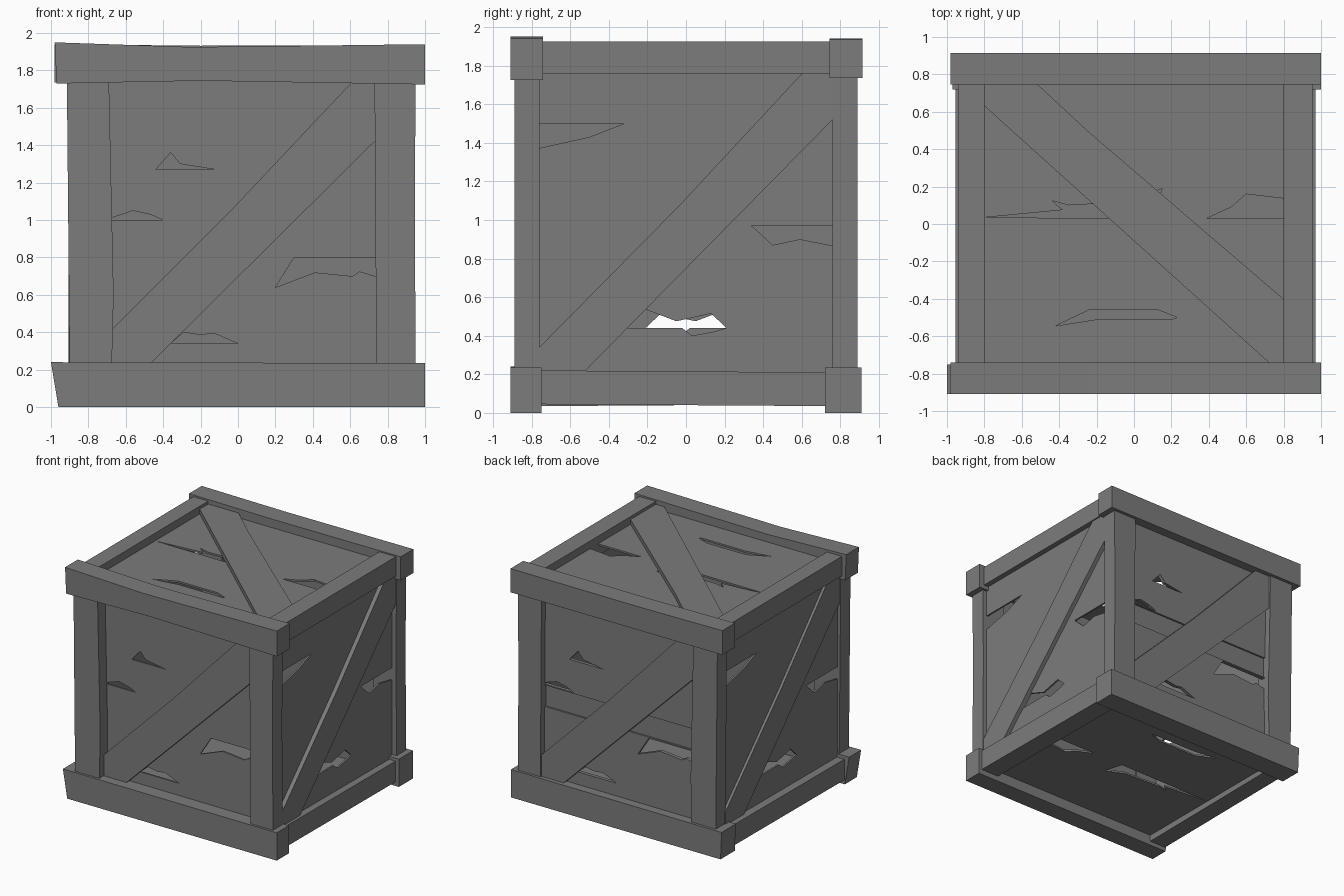
import bpy
import bmesh
from math import radians
from mathutils import Matrix

cube = bpy.data.objects.get("Cube")
if cube:
    bpy.data.objects.remove(cube, do_unlink=True)

grey = bpy.data.materials.new("grey_wood")
grey.use_nodes = True
COLOUR = (0.2, 0.2, 0.2, 1)
grey.diffuse_color = COLOUR
grey.node_tree.nodes["Principled BSDF"].inputs["Base Color"].default_value = COLOUR

# Frames of the six crate sides: local x/y lie in the side, local z points outward
UPRIGHT = Matrix.Rotation(radians(90), 4, 'X')
FRONT, RIGHT, BACK, LEFT = [Matrix.Rotation(radians(90 * i), 4, 'Z') @ UPRIGHT for i in range(4)]
TOP = Matrix.Identity(4)
BOTTOM = Matrix.Rotation(radians(180), 4, 'X')


def slab(name, frame, outline, inner, outer, holes=()):
    """Flat outline with optional holes, extruded between two depths of a side."""
    curve = bpy.data.curves.new(name, 'CURVE')
    curve.dimensions = '2D'
    curve.fill_mode = 'BOTH'
    curve.extrude = (outer - inner) / 2
    for loop in (outline, *holes):
        spline = curve.splines.new('POLY')
        spline.points.add(len(loop) - 1)
        for point, (u, v) in zip(spline.points, loop):
            point.co = (u, v, 0, 1)
        spline.use_cyclic_u = True
    temp = bpy.data.objects.new(name + "_curve", curve)
    mesh = bpy.data.meshes.new_from_object(temp)
    bpy.data.objects.remove(temp)
    bpy.data.curves.remove(curve)
    bm = bmesh.new()
    bm.from_mesh(mesh)
    bmesh.ops.remove_doubles(bm, verts=bm.verts, dist=0.0001)
    bmesh.ops.recalc_face_normals(bm, faces=bm.faces)
    bm.transform(frame @ Matrix.Translation((0, 0, (inner + outer) / 2)))
    for face in bm.faces:
        face.smooth = False
    bm.to_mesh(mesh)
    bm.free()
    mesh.name = name
    mesh.materials.clear()
    mesh.materials.append(grey)
    bpy.context.collection.objects.link(bpy.data.objects.new(name, mesh))


def rect(u0, v0, u1, v1):
    return [(u0, v0), (u1, v0), (u1, v1), (u0, v1)]


def shift(loop, du):
    return [(u + du, v) for u, v in loop]


def flip(loop):
    return [(-u, v) for u, v in loop]


# Splintered holes, one list for each kind of side
front_holes = [
    [(-.44, 1.27), (-.36, 1.36), (-.31, 1.30), (-.12, 1.27)],
    [(-.72, 1.0), (-.68, 1.01), (-.56, 1.05), (-.47, 1.03), (-.40, 1.0)],
    [(.20, .64), (.30, .80), (.77, .80), (.77, .69), (.65, .725), (.61, .70), (.41, .72)],
    [(-.36, .34), (-.29, .40), (-.2, .385), (-.13, .395), (0, .34)],
]
back_holes = [shift(hole, -.065) for hole in front_holes]
side_holes = [
    [(-.77, 1.5), (-.32, 1.5), (-.5, 1.43), (-.77, 1.37)],
    [(.34, .97), (.77, .97), (.77, .865), (.59, .9), (.45, .87)],
    [(-.31, .44), (-.22, .54), (-.05, .475), (.13, .515), (.21, .44), (.14, .42), (.03, .40), (-.02, .44)],
]
top_holes = [
    [(-.8, .035), (-.38, .075), (-.44, .125), (-.35, .1), (0, .12), (.15, .19), (.1, .03)],
    [(.39, .03), (.52, .09), (.6, .16), (.81, .135), (.81, .03)],
    [(-.42, -.545), (-.24, -.46), (.13, -.46), (.23, -.5), (.2, -.51), (-.2, -.51)],
]

# Panels; the back one has a sunken plank
wide, narrow, lid = rect(-.87, .09, .87, 1.86), rect(-.79, .09, .81, 1.86), rect(-.87, -.79, .87, .81)
slab("front_panel", FRONT, wide, .775, .79, front_holes)
slab("back_panel_inner", BACK, wide, .805, .82, back_holes)
slab("back_panel_outer", BACK, wide, .82, .835, back_holes + [rect(-.82, .81, .8, .99)])
slab("right_panel", RIGHT, narrow, .895, .91, side_holes)
slab("left_panel", LEFT, flip(rect(-.79, .09, .81, 1.86)), .87, .885, side_holes)
slab("top_panel", TOP, lid, 1.845, 1.86, top_holes)
slab("bottom_panel", BOTTOM, lid, -.105, -.09, top_holes)

# Diagonal braces
front_brace = [(-.68, .41), (-.68, .2), (-.5, .2), (.75, 1.44), (.75, 1.75), (.62, 1.75), (-.03, 1.06)]
side_brace = [(-.77, .33), (-.77, .2), (-.54, .2), (.78, 1.54), (.78, 1.78), (.62, 1.78), (-.03, 1.08)]
top_brace = [(-.81, .76), (-.81, .64), (.72, -.74), (.81, -.74), (.81, -.41), (-.25, .5), (-.53, .76)]
slab("front_brace", FRONT, front_brace, .78, .83)
slab("back_brace", BACK, shift(front_brace, -.065), .825, .875)
slab("right_brace", RIGHT, side_brace, .9, .945)
slab("left_brace", LEFT, side_brace, .875, .907)
slab("top_brace", TOP, top_brace, 1.85, 1.9)

# Corner posts, slightly bent; the back pair mirrors the front pair
right_post = [(-.90, .2), (-.675, .2), (-.665, .6), (-.69, 1.75), (-.915, 1.75)]
left_post = [(.74, .2), (.95, .2), (.945, 1.1), (.95, 1.75), (.73, 1.75)]
for side, post in (("right", right_post), ("left", left_post)):
    slab("front_" + side + "_post", FRONT, post, .76, .89)
    slab("back_" + side + "_post", BACK, flip(post), .76, .888)

# Long beams along the front and back edges
slab("front_top_beam", FRONT,
     [(-.97, 1.73), (-.2, 1.745), (1, 1.725), (1, 1.94), (-.25, 1.925), (-.98, 1.95)], .74, .91)
slab("back_top_beam", BACK,
     [(-1, 1.735), (.98, 1.735), (.98, 1.94), (.2, 1.932), (-1, 1.935)], .745, .915)
slab("front_bottom_beam", FRONT, [(-.96, 0), (1, 0), (1, .235), (-1, .24)], .75, .91)
slab("back_bottom_beam", BACK, [(-1, 0), (.96, 0), (.97, .23), (-1, .235)], .72, .91)

# Short rails between the beams
for name, frame, reach in (("right", RIGHT, .955), ("left", LEFT, .94)):
    slab(name + "_top_rail", frame, rect(-.76, 1.76, .76, 1.925), .80, reach)
    slab(name + "_bottom_rail", frame, [(-.76, .045), (.76, .035), (.76, .21), (-.76, .22)], .80, reach + .015)
